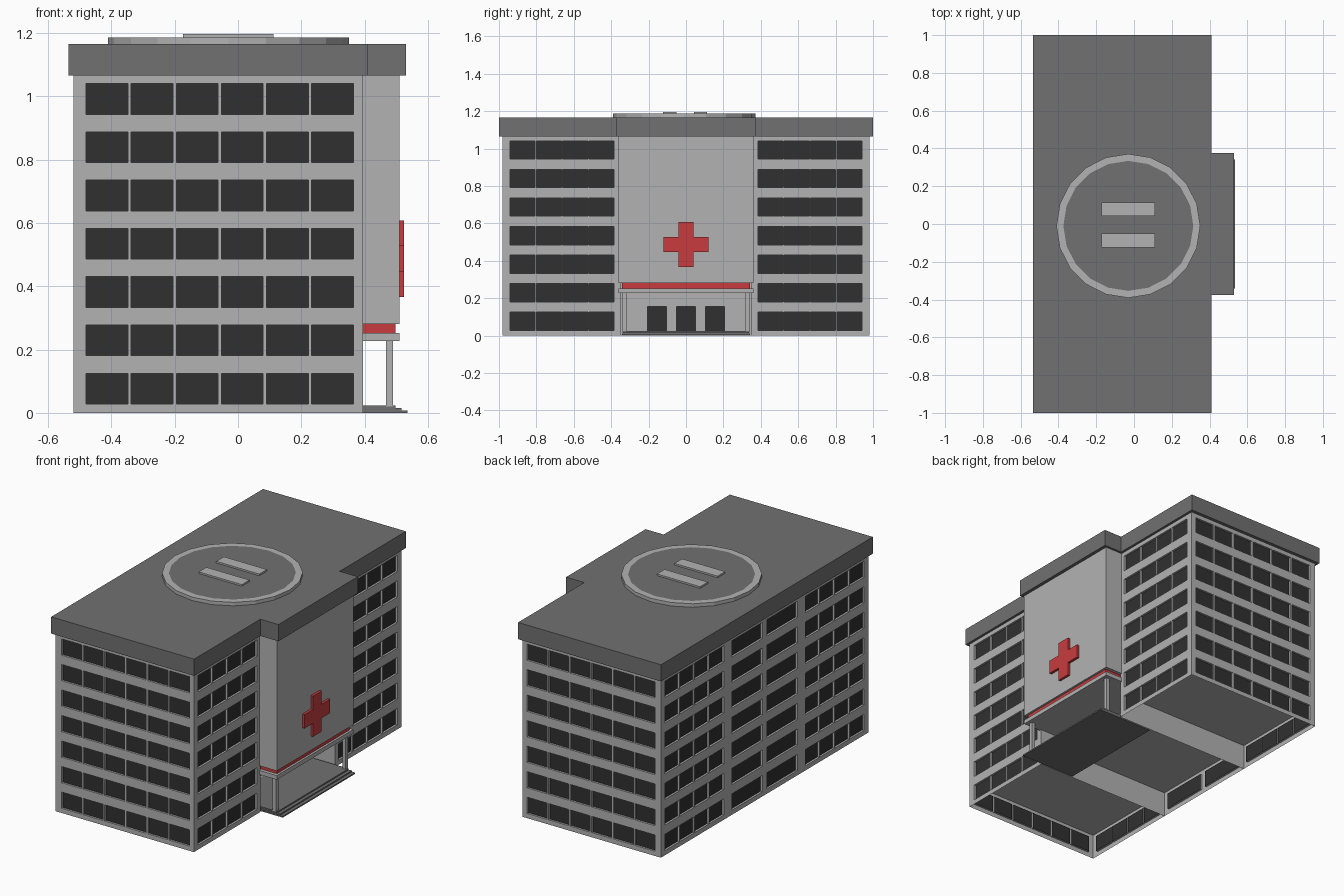
import bpy, bmesh
from mathutils import Vector

if "Cube" in bpy.data.objects:
    bpy.data.objects.remove(bpy.data.objects["Cube"])


def material(name, r, g, b):
    m = bpy.data.materials.new(name)
    m.diffuse_color = (r, g, b, 1)
    m.use_nodes = True
    m.node_tree.nodes["Principled BSDF"].inputs["Base Color"].default_value = m.diffuse_color
    return m


WALL = material("wall_grey", 0.45, 0.45, 0.45)
ROOF = material("roof_grey", 0.165, 0.165, 0.165)
GLASS = material("dark_glass", 0.03, 0.03, 0.03)
RED = material("red", 0.58, 0.045, 0.05)


def finish(bm, name, *mats):
    me = bpy.data.meshes.new(name)
    bm.to_mesh(me)
    bm.free()
    for m in mats:
        me.materials.append(m)
    ob = bpy.data.objects.new(name, me)
    bpy.context.collection.objects.link(ob)
    return ob


def prism(name, outline, axis_offset, mat):
    """Extrude a closed planar outline along a vector."""
    bm = bmesh.new()
    f = bm.faces.new([bm.verts.new(p) for p in outline])
    ex = bmesh.ops.extrude_face_region(bm, geom=[f], use_keep_orig=True)
    vs = [g for g in ex["geom"] if isinstance(g, bmesh.types.BMVert)]
    bmesh.ops.translate(bm, verts=vs, vec=axis_offset)
    bmesh.ops.recalc_face_normals(bm, faces=bm.faces)
    return finish(bm, name, mat)


def box(name, x, y, z, mat):
    pts = [(x[0], y[0], z[0]), (x[1], y[0], z[0]), (x[1], y[1], z[0]), (x[0], y[1], z[0])]
    return prism(name, pts, (0, 0, z[1] - z[0]), mat)


def quad(name, pts, mat):
    bm = bmesh.new()
    bm.faces.new([bm.verts.new(p) for p in pts])
    return finish(bm, name, mat)


def facade(name, axis, pos, sign, span, cols, rows, top, depth=0.012):
    """Wall on plane axis=pos with recessed panes at cols x rows."""
    normal = Vector((sign, 0, 0) if axis == "x" else (0, sign, 0))
    us = sorted({*span, *(c for col in cols for c in col)})
    zs = sorted({0, top, *(c for row in rows for c in row)})
    bm = bmesh.new()
    grid = [[bm.verts.new((pos, u, z) if axis == "x" else (u, pos, z)) for z in zs] for u in us]
    panes = []
    for i in range(len(us) - 1):
        for j in range(len(zs) - 1):
            f = bm.faces.new((grid[i][j], grid[i + 1][j], grid[i + 1][j + 1], grid[i][j + 1]))
            f.normal_update()
            if f.normal.dot(normal) < 0:
                f.normal_flip()
            if (us[i], us[i + 1]) in cols and (zs[j], zs[j + 1]) in rows:
                panes.append(f)
    faces = bmesh.ops.extrude_discrete_faces(bm, faces=panes)["faces"]
    for f in faces:
        f.material_index = 1
        bmesh.ops.translate(bm, verts=f.verts, vec=-normal * depth)
    # reveals keep the wall colour, only the panes are glass
    bm.normal_update()
    for f in bm.faces:
        f.material_index = int(f in faces)
    return finish(bm, name, WALL, GLASS)


def series(start, pitch, width, n):
    return [(start + i * pitch, start + i * pitch + width) for i in range(n)]


X0, X1, Y, TOP = -0.52, 0.395, 0.98, 1.07
PART, BACK = 0.35, 0.17
rows = series(0.028, 0.1525, 0.097, 7)
end_cols = series(-0.48, 0.1425, 0.132, 6)
wing = series(-0.94, 0.1405, 0.134, 4)
wing_mirror = [(-b, -a) for a, b in reversed(wing)]

# Window walls
for s, side in ((-1, "left"), (1, "right")):
    facade(f"{side}_end_wall", "y", s * Y, s, (X0, X1), end_cols, rows, TOP)
    cols = wing if s < 0 else wing_mirror
    facade(f"{side}_wing_wall", "x", X1, 1, (s * PART, s * Y), cols, rows, TOP)
    # Ground floor partition
    quad(f"{side}_partition", [(X0, s * PART, 0), (X1, s * PART, 0),
                               (X1, s * PART, 0.25), (X0, s * PART, 0.25)], WALL)
    # Ground floor ceiling of each wing
    quad(f"{side}_ceiling", [(X0, s * PART, 0.152), (X1, s * PART, 0.152),
                             (X1, s * Y, 0.152), (X0, s * Y, 0.152)], WALL)
    # Porch column
    box(f"{side}_porch_column", (0.467, 0.489), sorted((s * 0.318, s * 0.34)), (0.02, 0.23), WALL)
facade("rear_wall", "x", X0, -1, (-Y, Y),
       wing + [(-0.31, -0.02), (0.02, 0.31)] + wing_mirror, rows, TOP)
quad("middle_ceiling", [(X0, -PART, 0.152), (BACK, -PART, 0.152),
                        (BACK, PART, 0.152), (X0, PART, 0.152)], WALL)

# Recessed entrance with three doors
facade("entrance_wall", "x", BACK, 1, (-PART, PART),
       [(-0.205, -0.105), (-0.05, 0.05), (0.105, 0.205)], [(0.024, 0.155)], 0.24)

# Porch steps
for i in range(3):
    box(f"porch_step_{i + 1}", (BACK, 0.535 - i * 0.019), (-0.342 + i * 0.003, 0.342 - i * 0.003),
        (i * 0.008, (i + 1) * 0.008), ROOF)

# Canopy, red band and central tower
box("canopy", (BACK, 0.51), (-0.362, 0.362), (0.227, 0.252), WALL)
box("canopy_band", (0.38, 0.497), (-0.342, 0.342), (0.252, 0.28), RED)
box("central_tower", (0.38, 0.51), (-0.362, 0.362), (0.28, TOP), WALL)

# Roof slab with projecting centre
roof = [(-0.535, -1), (0.41, -1), (0.41, -0.375), (0.53, -0.375),
        (0.53, 0.375), (0.41, 0.375), (0.41, 1), (-0.535, 1)]
prism("roof_slab", [(x, y, 1.065) for x, y in roof], (0, 0, 0.1), ROOF)

# Medical cross
a, b, h = 0.041, 0.121, 0.487
cross = [(-a, -b), (a, -b), (a, -a), (b, -a), (b, a), (a, a),
         (a, b), (-a, b), (-a, a), (-b, a), (-b, -a), (-a, -a)]
prism("medical_cross", [(0.508, y, h + z) for y, z in cross], (0.017, 0, 0), RED)

# Landing pad with pale rim
bm = bmesh.new()
bmesh.ops.create_cone(bm, cap_ends=True, segments=20, radius1=0.381, radius2=0.381, depth=0.022)
bmesh.ops.translate(bm, verts=bm.verts, vec=(-0.03, -0.01, 1.175))
top = max(bm.faces, key=lambda f: f.calc_center_median().z)
bmesh.ops.inset_region(bm, faces=[top], thickness=0.037)
top.material_index = 1
finish(bm, "landing_pad", WALL, ROOF)

# Raised pad bars
for i, y in enumerate((-0.0875, 0.0775)):
    box(f"landing_bar_{i + 1}", (-0.173, 0.112), (y - 0.036, y + 0.036), (1.18, 1.196), WALL)
